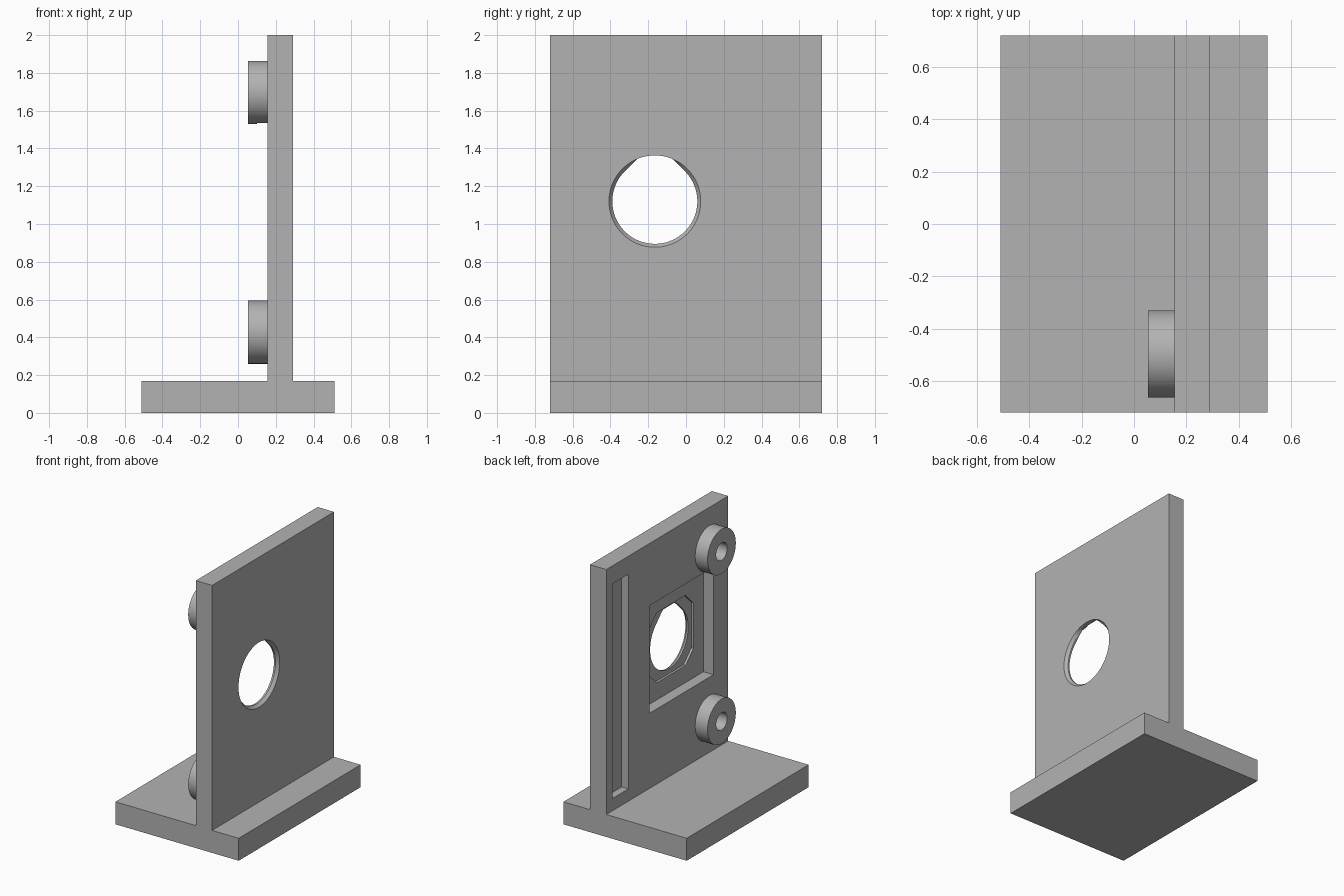
import bpy, bmesh
from math import cos, sin, pi, radians

if "Cube" in bpy.data.objects:
    bpy.data.objects.remove(bpy.data.objects["Cube"])

grey = bpy.data.materials.new("plain grey")
grey.use_nodes = True
COLOUR = (0.45, 0.45, 0.45, 1)
grey.diffuse_color = COLOUR
grey.node_tree.nodes["Principled BSDF"].inputs["Base Color"].default_value = COLOUR

BACK, FACE = 0.155, 0.29        # the two sides of the upright plate
HOLE_Y, HOLE_Z = -0.165, 1.12   # centre of the round opening


def loft(name, sections):
    """Closed solid through (x, [(y, z), ...]) sections with equal point counts."""
    bm = bmesh.new()
    rings = [[bm.verts.new((x, y, z)) for y, z in pts] for x, pts in sections]
    n = len(rings[0])
    for a, b in zip(rings, rings[1:]):
        for i in range(n):
            j = (i + 1) % n
            bm.faces.new((a[i], a[j], b[j], b[i]))
    bm.faces.new(rings[0])
    bm.faces.new(rings[-1])
    bmesh.ops.recalc_face_normals(bm, faces=bm.faces)
    mesh = bpy.data.meshes.new(name)
    bm.to_mesh(mesh)
    bm.free()
    mesh.materials.append(grey)
    obj = bpy.data.objects.new(name, mesh)
    bpy.context.collection.objects.link(obj)
    return obj


def prism(name, x0, x1, pts):
    return loft(name, [(x0, pts), (x1, pts)])


def rect(y0, y1, z0, z1):
    return [(y0, z0), (y1, z0), (y1, z1), (y0, z1)]


def round_section(y, z, radius, n=96):
    """Section from a radius, either a number or a function of angle."""
    r = radius if callable(radius) else lambda a: radius
    angles = [2 * pi * i / n for i in range(n)]
    return [(y + r(a) * cos(a), z + r(a) * sin(a)) for a in angles]


def flat_topped(a, r=0.225, top=0.243):
    """Round hole with 45 degree shoulders and a flat top."""
    if not pi / 4 < a < 3 * pi / 4:
        return r
    shoulder = r / cos(min(abs(a - pi / 4), abs(a - 3 * pi / 4)))
    return min(shoulder, top / sin(a))


def combine(target, other, operation):
    mod = target.modifiers.new(operation, "BOOLEAN")
    mod.operation = operation
    mod.solver = "EXACT"
    mod.object = other
    bpy.context.view_layer.objects.active = target
    bpy.ops.object.modifier_apply(modifier=mod.name)
    bpy.data.objects.remove(other)


# Foot and upright plate
bracket = prism("bracket", -0.51, 0.51, rect(-0.72, 0.72, 0, 0.168))
combine(bracket, prism("upright", BACK, FACE, rect(-0.72, 0.72, 0.1, 2)), "UNION")

# Screw bosses on the back of the plate
BOSSES = [(-0.497, 0.427), (-0.497, 1.697)]
for y, z in BOSSES:
    combine(bracket, prism("boss", 0.053, BACK + 0.03, round_section(y, z, 0.167)), "UNION")

# Blind screw holes
for y, z in BOSSES:
    combine(bracket, prism("screw_hole", 0, 0.235, round_section(y, z, 0.065)), "DIFFERENCE")

# Long slot and square pocket
combine(bracket, prism("slot", 0.1, BACK + 0.055, rect(0.46, 0.65, 0.26, 1.865)), "DIFFERENCE")
combine(bracket, prism("pocket", 0.1, BACK + 0.083, rect(-0.545, 0.212, 0.73, 1.535)), "DIFFERENCE")

# Shallow chamfered seat in the pocket floor
h, c = 0.262, 0.17
seat = [(h, -c), (h, c), (c, h), (-c, h), (-h, c), (-h, -c), (-c, -h), (c, -h)]
seat = [(HOLE_Y + y, HOLE_Z + z) for y, z in seat]
combine(bracket, prism("seat", 0.2, BACK + 0.1, seat), "DIFFERENCE")

# Through opening, flared to a circle on the open side
tear = round_section(HOLE_Y, HOLE_Z, flat_topped)
rim = round_section(HOLE_Y, HOLE_Z, 0.243)
combine(bracket, loft("opening", [(0.2, tear), (0.268, tear), (FACE, rim), (FACE + 0.05, rim)]), "DIFFERENCE")

bpy.ops.object.select_all(action="DESELECT")
bracket.select_set(True)
bpy.context.view_layer.objects.active = bracket
bpy.ops.object.shade_smooth_by_angle(angle=radians(25))
